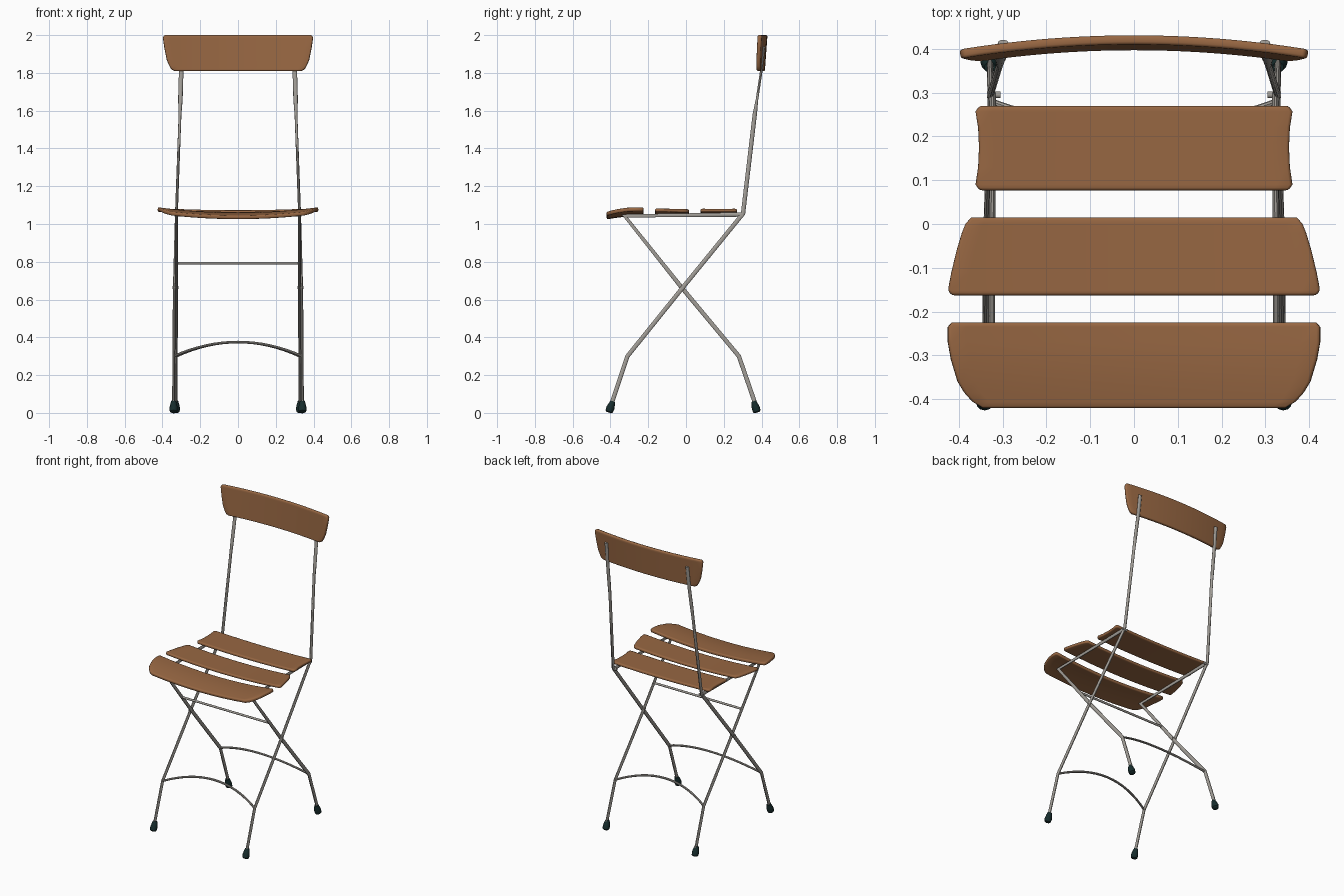
import bpy, bmesh, math
from mathutils import Vector

if "Cube" in bpy.data.objects:
    bpy.data.objects.remove(bpy.data.objects["Cube"])


def material(name, rgb):
    m = bpy.data.materials.new(name)
    m.diffuse_color = (*rgb, 1)
    m.use_nodes = True
    m.node_tree.nodes["Principled BSDF"].inputs["Base Color"].default_value = m.diffuse_color
    return m


WOOD = material("wood", (0.31, 0.135, 0.055))
METAL = material("metal", (0.36, 0.34, 0.31))
RUBBER = material("rubber", (0.008, 0.025, 0.025))


def finish(name, bm, mat, mirror=False, angle=40):
    bmesh.ops.recalc_face_normals(bm, faces=bm.faces)
    mesh = bpy.data.meshes.new(name)
    bm.to_mesh(mesh)
    bm.free()
    mesh.materials.append(mat)
    ob = bpy.data.objects.new(name, mesh)
    bpy.context.collection.objects.link(ob)
    bpy.ops.object.select_all(action='DESELECT')
    bpy.context.view_layer.objects.active = ob
    ob.select_set(True)
    bpy.ops.object.shade_smooth_by_angle(angle=math.radians(angle))
    if mirror:
        ob.modifiers.new("mirror", 'MIRROR').use_mirror_merge = False
    return ob


def sweep(name, pts, radii, side, mat=METAL, mirror=False, n=10):
    """Tube along pts; radii = (along side, across side) for each point."""
    pts = [Vector(p) for p in pts]
    if len(radii) == 1:
        radii = radii * len(pts)
    bm = bmesh.new()
    rings = []
    for i, p in enumerate(pts):
        a = (p - pts[max(i - 1, 0)]).normalized()
        b = (pts[min(i + 1, len(pts) - 1)] - p).normalized()
        t = (a + b).normalized()
        mitre = 1 / max(0.6, t.dot(b if b.length else a))
        s = Vector(side)
        s = (s - t * s.dot(t)).normalized()
        u = t.cross(s)
        ra, rb = radii[i]
        rings.append([bm.verts.new(p + s * ra * math.cos(k * math.tau / n)
                                   + u * rb * mitre * math.sin(k * math.tau / n))
                      for k in range(n)])
    for r, q in zip(rings, rings[1:]):
        for k in range(n):
            bm.faces.new((r[k], r[(k + 1) % n], q[(k + 1) % n], q[k]))
    bm.faces.new(rings[0])
    bm.faces.new(rings[-1])
    return finish(name, bm, mat, mirror)


def board(name, rows, place, thick, nx=20):
    """Curved board: rows of (position, half width), placed in space by a function."""
    bm = bmesh.new()
    grid = [[bm.verts.new(place(w * (2 * i / nx - 1), v)) for i in range(nx + 1)]
            for v, w in rows]
    for r, q in zip(grid, grid[1:]):
        for i in range(nx):
            bm.faces.new((r[i], r[i + 1], q[i + 1], q[i]))
    ob = finish(name, bm, WOOD)
    sol = ob.modifiers.new("thickness", 'SOLIDIFY')
    sol.thickness, sol.offset = thick, 0
    bev = ob.modifiers.new("edges", 'BEVEL')
    bev.width, bev.segments, bev.limit_method = 0.006, 2, 'ANGLE'
    bev.angle_limit = math.radians(50)
    return ob


# Seat slats
board("front_slat",
      [(-.42, .345), (-.405, .37), (-.385, .388), (-.36, .403), (-.31, .418),
       (-.27, .425), (-.235, .425), (-.225, .416)],
      lambda x, y: (x, y, 1.05 + .028 * (x / .42) ** 2 - .3 * max(0, -.3 - y) ** 1.4), .02)
board("middle_slat",
      [(-.163, .416), (-.152, .425), (-.11, .417), (-.06, .405), (-.02, .393),
       (0, .385), (.015, .372)],
      lambda x, y: (x, y, 1.055 + .018 * (x / .42) ** 2), .018)
board("back_slat",
      [(.077, .353), (.09, .362), (.13, .356), (.175, .354), (.22, .356),
       (.257, .362), (.27, .353)],
      lambda x, y: (x, y, 1.064 + .008 * (x / .36) ** 2), .018)

# Backrest board
board("backrest",
      [(1.81, .335), (1.818, .351), (1.835, .362), (1.87, .377), (1.93, .389),
       (1.985, .397), (2.0, .39)],
      lambda x, z: (x, .407 + .014 * (z - 1.81) / .19 - .031 * (x / .39) ** 2, z), .021)

# Crossed tube frames
X = (1, 0, 0)
TUBE, FLAT = (.0075, .012), (.012, .007)
sweep("back_upright_and_front_leg",
      [(.299, .414, 1.94), (.301, .397, 1.8), (.305, .376, 1.66), (.307, .364, 1.58),
       (.326, .302, 1.055), (.337, -.02, .66), (.340, -.31, .30), (.341, -.40, .03)],
      [FLAT, FLAT, FLAT] + [TUBE] * 5, X, mirror=True)
sweep("seat_rail_and_back_leg",
      [(.323, .30, 1.05), (.325, -.325, 1.043), (.325, -.02, .66), (.327, .28, .30),
       (.329, .373, .03)], [TUBE], X, mirror=True)

# Pivot pins
for name, y, z, x0, x1 in (("cross_pin", -.02, .663, .316, .346),
                           ("seat_hinge", .295, 1.047, .305, .336)):
    sweep(name, [(x0, y, z), (x1, y, z)], [(.008, .008)], (0, 0, 1), mirror=True)

# Cross bar and arched braces
sweep("cross_bar", [(-.326, -.125, .793), (.326, -.125, .793)], [(.007, .007)], (0, 0, 1))
for name, x, y, sgn in (("front_arch", .34, -.31, 1), ("back_arch", .327, .28, -1)):
    pts = []
    for i in range(17):
        f = 2 * i / 16 - 1
        h = .075 * (1 - f * f)
        pts.append((x * f, y + sgn * .8 * h, .30 + h))
    sweep(name, pts, [(.007, .007)], Vector((0, -1, sgn * .8)), n=8)

# Rubber feet
for name, x, y, dy in (("front_foot", .341, -.41, .023), ("back_foot", .329, .378, -.02)):
    pts = [(x, y + dy * f, .062 * f) for f in (0.03, .12, .4, .7, 1)]
    radii = [(r, r) for r in (.012, .02, .022, .018, .013)]
    sweep(name, pts, radii, X, RUBBER, True, 12)
